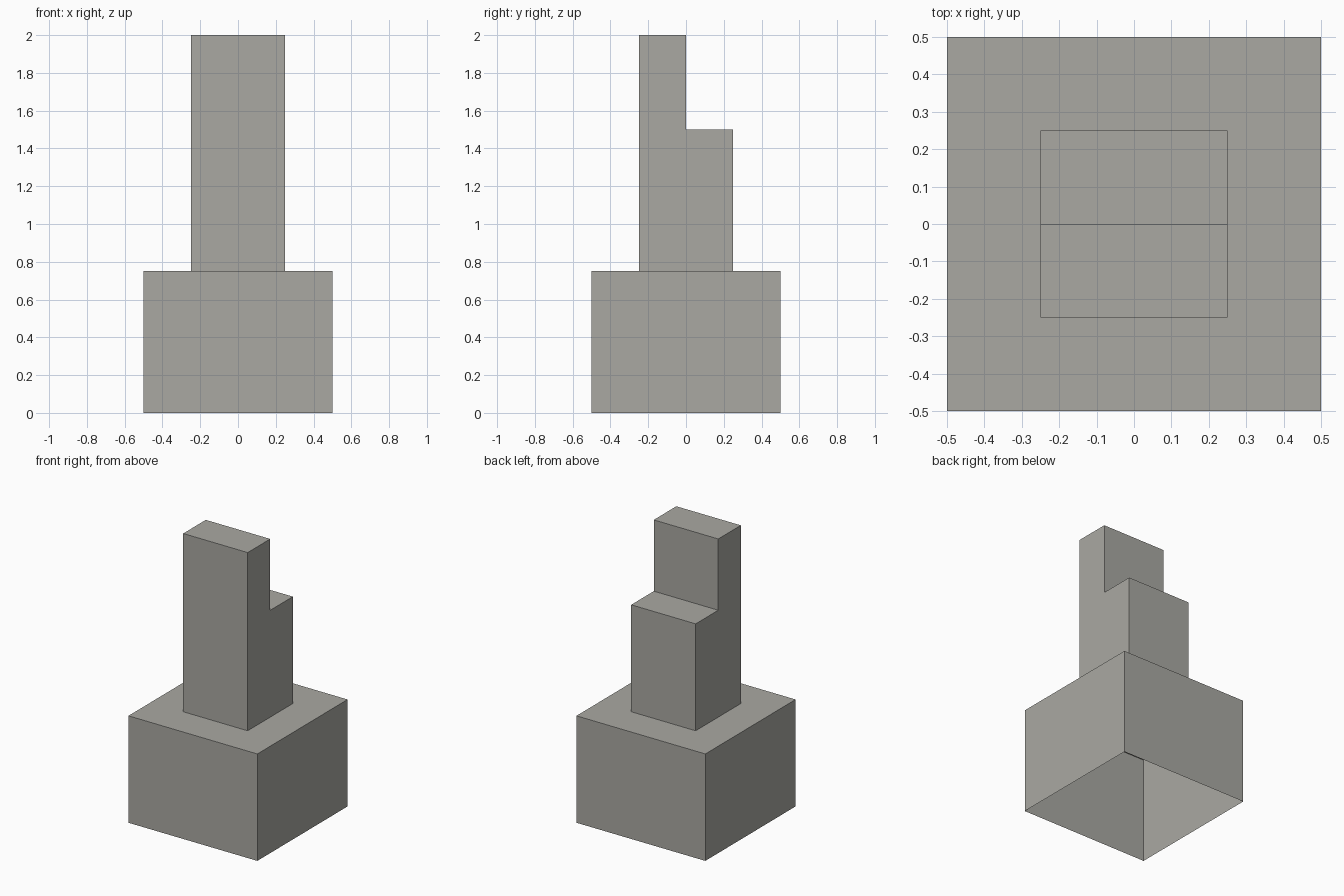
import bpy, bmesh

if "Cube" in bpy.data.objects:
    bpy.data.objects.remove(bpy.data.objects["Cube"])

stone = bpy.data.materials.new("warm_grey")
stone.diffuse_color = (0.40, 0.395, 0.365, 1)
stone.use_nodes = True
stone.node_tree.nodes["Principled BSDF"].inputs["Base Color"].default_value = stone.diffuse_color


def make_part(name, bm):
    mesh = bpy.data.meshes.new(name)
    bm.to_mesh(mesh)
    bm.free()
    mesh.materials.append(stone)
    obj = bpy.data.objects.new(name, mesh)
    bpy.context.collection.objects.link(obj)


def square(bm, half, z):
    return [bm.verts.new((x * half, y * half, z))
            for x, y in ((-1, -1), (1, -1), (1, 1), (-1, 1))]


# Hollow base: open underneath, with a square opening in its top below the tower
bm = bmesh.new()
rings = [square(bm, 0.5, 0), square(bm, 0.5, 0.75), square(bm, 0.25, 0.75)]
for low, high in zip(rings, rings[1:]):
    for i in range(4):
        j = (i + 1) % 4
        bm.faces.new((low[i], low[j], high[j], high[i]))
make_part("base", bm)

# Stepped tower: side profile swept across x, open where it meets the base
bm = bmesh.new()
profile = [(-0.25, 0.75), (0.25, 0.75), (0.25, 1.5), (0, 1.5), (0, 2), (-0.25, 2)]
left, right = ([bm.verts.new((x, y, z)) for y, z in profile] for x in (-0.25, 0.25))
bm.faces.new(right)
bm.faces.new(left[::-1])
for i in range(1, 6):
    j = (i + 1) % 6
    bm.faces.new((left[i], left[j], right[j], right[i]))
make_part("stepped_tower", bm)
